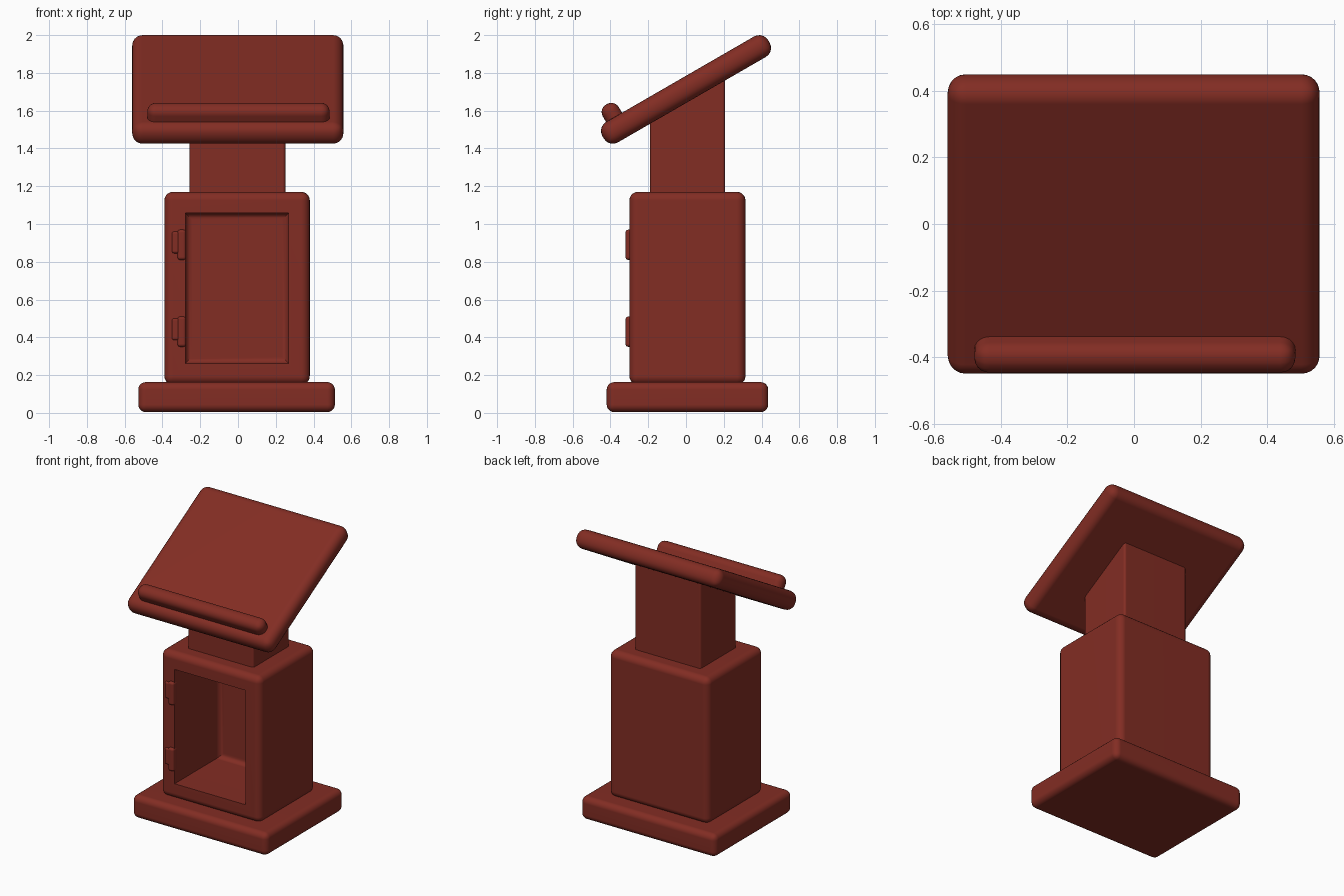
import bpy, bmesh, math
from mathutils import Matrix, Vector

if "Cube" in bpy.data.objects:
    bpy.data.objects.remove(bpy.data.objects["Cube"], do_unlink=True)

# One reddish brown finish everywhere
wood = bpy.data.materials.new("red_brown")
colour = (0.225, 0.026, 0.017, 1)
wood.diffuse_color = colour
wood.use_nodes = True
shader = wood.node_tree.nodes["Principled BSDF"]
shader.inputs["Base Color"].default_value = colour
shader.inputs["Roughness"].default_value = 0.7


def finish(name, bm, matrix=Matrix()):
    bmesh.ops.recalc_face_normals(bm, faces=bm.faces)
    mesh = bpy.data.meshes.new(name)
    bm.to_mesh(mesh)
    bm.free()
    mesh.materials.append(wood)
    obj = bpy.data.objects.new(name, mesh)
    bpy.context.collection.objects.link(obj)
    obj.matrix_world = matrix
    bpy.ops.object.select_all(action="DESELECT")
    obj.select_set(True)
    bpy.context.view_layer.objects.active = obj
    bpy.ops.object.shade_smooth_by_angle(angle=math.radians(35))
    # Keep the large faces looking flat beside their rounded edges
    flat = obj.modifiers.new("flat_faces", "WEIGHTED_NORMAL")
    flat.keep_sharp = True


def round_edges(bm, edges, radius, segments=5):
    bmesh.ops.bevel(bm, geom=list(edges), offset=radius, segments=segments,
                    profile=0.5, affect="EDGES", clamp_overlap=True)


def rounded_box(low, high, radius):
    low, high = Vector(low), Vector(high)
    bm = bmesh.new()
    bmesh.ops.create_cube(bm, size=1)
    bmesh.ops.scale(bm, vec=high - low, verts=bm.verts)
    bmesh.ops.translate(bm, vec=(low + high) / 2, verts=bm.verts)
    round_edges(bm, bm.edges, radius)
    return bm


# Foot slab
finish("base", rounded_box((-0.528, -0.42, 0.004), (0.513, 0.435, 0.163), 0.04))

# Cabinet with an open compartment in the front
bm = rounded_box((-0.39, -0.30, 0.15), (0.38, 0.315, 1.17), 0.045)
front = max((f for f in bm.faces if f.normal.y < -0.99), key=lambda f: f.calc_area())
bmesh.ops.inset_region(bm, faces=[front], thickness=0.067, use_even_offset=True)
back = bmesh.ops.extrude_discrete_faces(bm, faces=[front])["faces"][0]
bmesh.ops.translate(bm, vec=(0, 0.49, 0), verts=back.verts)
round_edges(bm, back.edges, 0.035)
finish("cabinet", bm)

# Two hinges, each a knuckle and a leaf
for place, z in (("lower", 0.43), ("upper", 0.89)):
    finish(place + "_hinge_knuckle",
           rounded_box((-0.32, -0.32, z - 0.08), (-0.275, -0.27, z + 0.08), 0.015))
    finish(place + "_hinge_leaf",
           rounded_box((-0.35, -0.313, z - 0.045), (-0.305, -0.28, z + 0.07), 0.012))

# Neck, cut on a slant to meet the desk
bm = bmesh.new()
side = [(-0.19, 1.14), (0.207, 1.14), (0.207, 1.80), (-0.19, 1.57)]
face = bm.faces.new([bm.verts.new((-0.257, y, z)) for y, z in side])
wall = bmesh.ops.extrude_face_region(bm, geom=[face])["geom"]
bmesh.ops.translate(bm, vec=(0.508, 0, 0),
                    verts=[v for v in wall if isinstance(v, bmesh.types.BMVert)])
upright = [e for e in bm.edges
           if (e.verts[0].co.xy - e.verts[1].co.xy).length < 1e-4]
round_edges(bm, upright, 0.015, 3)
finish("neck", bm)

# Sloping desk with its book ledge
tilt = Matrix.Translation((0, 0, 1.7125)) @ Matrix.Rotation(math.radians(30), 4, "X")
finish("desk", rounded_box((-0.56, -0.507, -0.0625), (0.558, 0.507, 0.0625), 0.055), tilt)
finish("book_ledge", rounded_box((-0.48, -0.453, 0.0), (0.485, -0.355, 0.142), 0.045), tilt)
